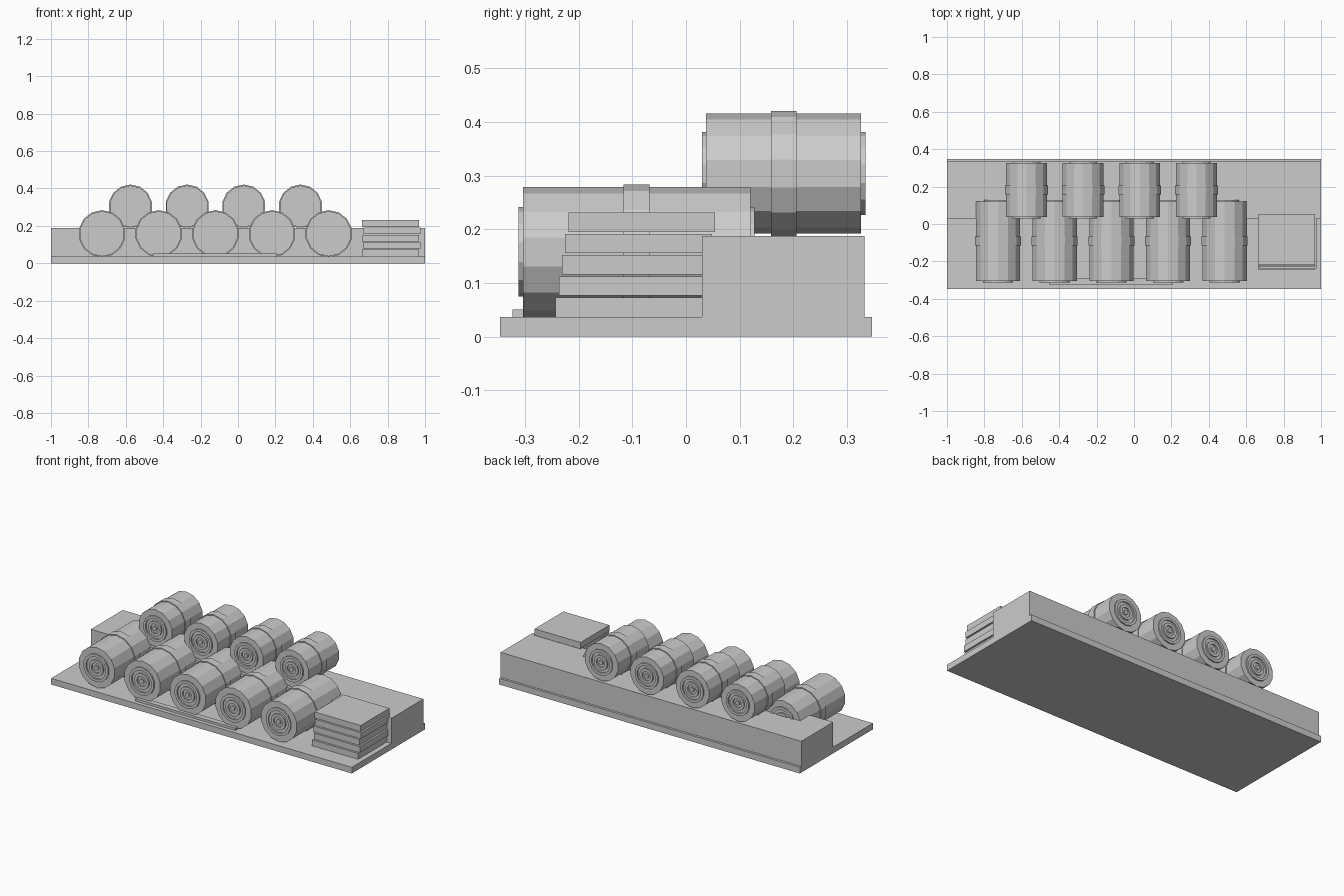
import bpy, bmesh
from math import sin, cos, tau

if "Cube" in bpy.data.objects:
    bpy.data.objects.remove(bpy.data.objects["Cube"], do_unlink=True)

grey = bpy.data.materials.new("light grey")
grey.use_nodes = True
colour = (0.6, 0.6, 0.6, 1)
grey.diffuse_color = colour
grey.node_tree.nodes["Principled BSDF"].inputs["Base Color"].default_value = colour


def finish(name, bm):
    bmesh.ops.recalc_face_normals(bm, faces=bm.faces)
    mesh = bpy.data.meshes.new(name)
    bm.to_mesh(mesh)
    bm.free()
    mesh.materials.append(grey)
    obj = bpy.data.objects.new(name, mesh)
    bpy.context.collection.objects.link(obj)
    return obj


def box(name, x0, x1, y0, y1, z0, z1):
    bm = bmesh.new()
    bmesh.ops.create_cube(bm, size=1)
    for v in bm.verts:
        v.co.x = (x0 + x1) / 2 + v.co.x * (x1 - x0)
        v.co.y = (y0 + y1) / 2 + v.co.y * (y1 - y0)
        v.co.z = (z0 + z1) / 2 + v.co.z * (z1 - z0)
    return finish(name, bm)


def barrel(name, radius, half, sides=14):
    """Lathe a barrel along y: stepped end caps and a raised middle hoop."""
    lip, hoop, hoop_half = 0.008, 0.005, 0.024
    end = [(0.12, half + lip), (0.12, half), (0.25, half), (0.25, half + lip),
           (0.4, half + lip), (0.4, half), (0.55, half), (0.55, half + lip),
           (0.69, half + lip), (0.69, half), (1, half)]
    front = [(r * radius, -y) for r, y in end]
    front += [(radius, -hoop_half), (radius + hoop, -hoop_half)]
    profile = front + [(r, -y) for r, y in reversed(front)]
    bm = bmesh.new()
    rings = []
    for r, y in profile:
        rings.append([bm.verts.new((r * sin(tau * i / sides), y, r * cos(tau * i / sides)))
                      for i in range(sides)])
    for a, b in zip(rings, rings[1:]):
        for i in range(sides):
            j = (i + 1) % sides
            bm.faces.new((a[i], a[j], b[j], b[i]))
    bm.faces.new(rings[0])
    bm.faces.new(rings[-1])
    return finish(name, bm)


# Display stand: base board and raised rear step
box("base_board", -1, 1, -0.347, 0.347, 0, 0.037)
box("rear_step", -1, 1, 0.03, 0.333, 0.037, 0.188)

# Thin strip along the front edge
box("front_strip", -0.455, 0.209, -0.323, -0.29, 0.037, 0.051)

# Lower and upper rows of barrels
spacing = 0.303
for i in range(5):
    barrel(f"lower_barrel_{i + 1}", 0.121, 0.212).location = (-0.727 + i * spacing, -0.092, 0.158)
for i in range(4):
    barrel(f"upper_barrel_{i + 1}", 0.112, 0.1445).location = (-0.575 + i * spacing, 0.182, 0.304)

# Leaning stack of slabs
for i in range(5):
    x = 0.663 + 0.007 * (i % 2)
    y = -0.243 + 0.006 * i
    z = 0.037 + 0.0395 * i
    box(f"stacked_slab_{i + 1}", x, x + 0.306, y, y + 0.273, z, z + 0.036)
